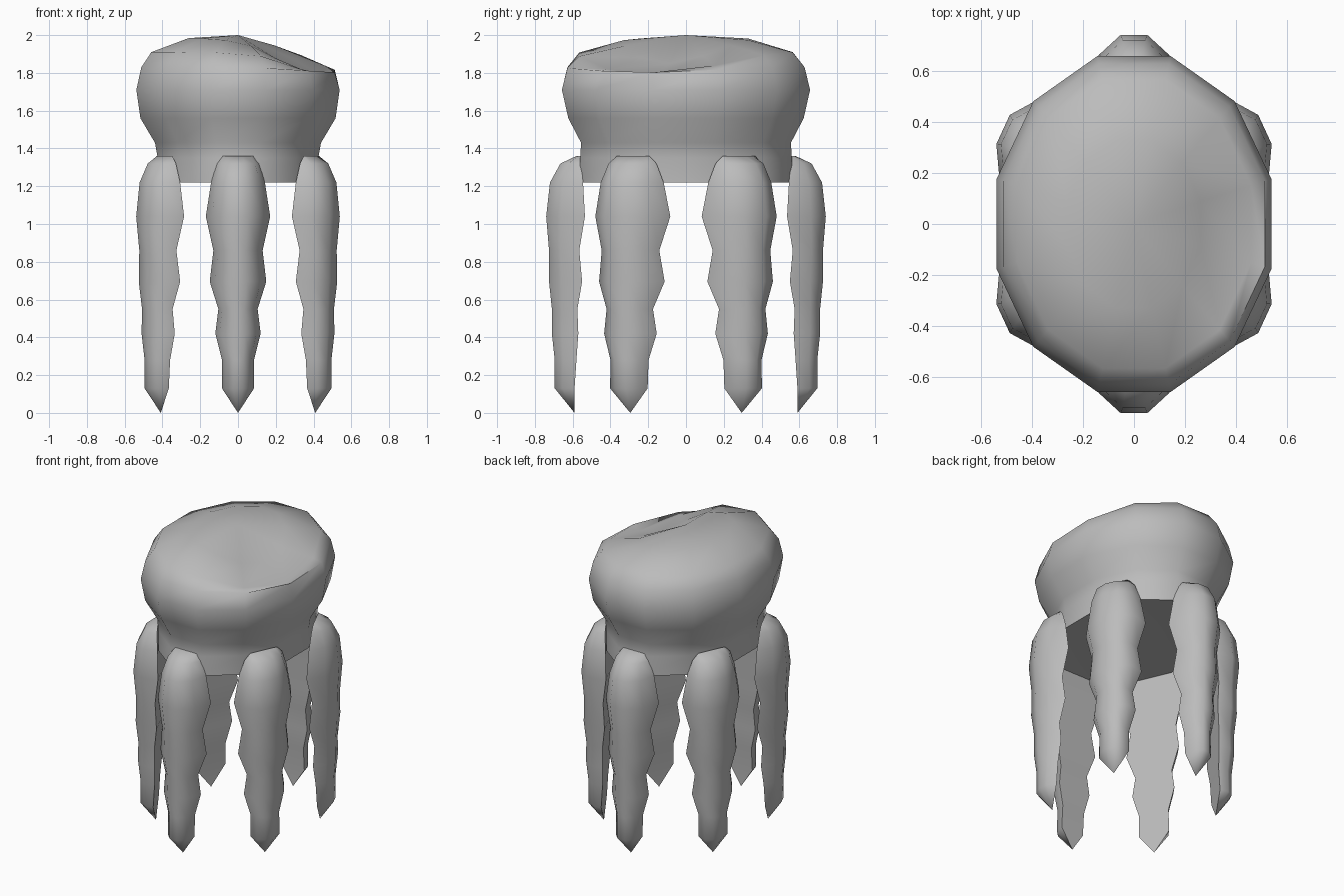
import bpy, bmesh, math
from mathutils import Vector

if "Cube" in bpy.data.objects:
    bpy.data.objects.remove(bpy.data.objects["Cube"])

grey = bpy.data.materials.new("plain grey")
grey.diffuse_color = (0.5, 0.5, 0.5, 1)
grey.use_nodes = True
grey.node_tree.nodes["Principled BSDF"].inputs["Base Color"].default_value = grey.diffuse_color


def loft(name, rings, bottom=None, top=None, angle=60):
    """Skin closed rings listed from bottom to top; ends close to a point or a flat cap."""
    bm = bmesh.new()
    rows = [[bm.verts.new(p) for p in ring] for ring in rings]
    n = len(rows[0])
    for lo, hi in zip(rows, rows[1:]):
        for i in range(n):
            j = (i + 1) % n
            bm.faces.new((lo[i], lo[j], hi[j], hi[i]))
    for row, tip in ((rows[0], bottom), (rows[-1], top)):
        if tip is None:
            bm.faces.new(row)
        else:
            v = bm.verts.new(tip)
            for i in range(n):
                bm.faces.new((row[i], row[(i + 1) % n], v))
    bmesh.ops.recalc_face_normals(bm, faces=bm.faces)
    mesh = bpy.data.meshes.new(name)
    bm.to_mesh(mesh)
    bm.free()
    mesh.materials.append(grey)
    obj = bpy.data.objects.new(name, mesh)
    bpy.context.collection.objects.link(obj)
    bpy.ops.object.select_all(action='DESELECT')
    obj.select_set(True)
    bpy.context.view_layer.objects.active = obj
    bpy.ops.object.shade_smooth_by_angle(angle=math.radians(angle))
    return obj


# Bell: twelve-sided oval rings (x radius, y radius, z, dent depth)
bell_rings = [
    (0.44, 0.58, 1.22, 0), (0.44, 0.58, 1.35, 0), (0.455, 0.575, 1.43, 0),
    (0.535, 0.645, 1.56, 0), (0.557, 0.68, 1.71, 0), (0.53, 0.65, 1.83, 0.03),
    (0.475, 0.585, 1.91, 0.135), (0.27, 0.34, 1.985, 0.19),
]


def bell_point(a, b, z, dent, i):
    t = math.radians(15 + 30 * i)
    x, y = a * math.cos(t), b * math.sin(t)
    # Sunken patch on the right of the crown
    fall = math.exp(-((x - 0.42) / 0.3) ** 2 - ((y + 0.18) / 0.42) ** 2)
    return Vector((x, y, z - dent * fall))


loft("bell", [[bell_point(*r, i) for i in range(12)] for r in bell_rings],
     bottom=(0, 0, 1.25), top=(0, 0, 2.0), angle=70)

# Tentacles: half-decagon sections (half width, inner radius, outer radius, z)
tentacle_rings = [
    (0.106, 0.59, 0.695, 0.13), (0.106, 0.58, 0.695, 0.28),
    (0.15, 0.57, 0.71, 0.42), (0.13, 0.575, 0.71, 0.55),
    (0.187, 0.55, 0.725, 0.695), (0.163, 0.565, 0.725, 0.86),
    (0.213, 0.535, 0.74, 1.04), (0.178, 0.545, 0.72, 1.22),
    (0.14, 0.555, 0.665, 1.32), (0.10, 0.56, 0.58, 1.36),
]
SQUASH = 0.8  # the ring of tentacles is narrower in x

for k in range(6):
    turn = math.radians(30 + 60 * k)
    radial = Vector((math.cos(turn), math.sin(turn), 0))
    side = Vector((-math.sin(turn), math.cos(turn), 0))

    def place(r, s, z):
        p = radial * r + side * s
        return Vector((p.x * SQUASH, p.y, z))

    rings = []
    for w, r0, r1, z in tentacle_rings:
        ring = []
        for j in range(6):
            t = math.radians(36 * j)
            ring.append(place(r0 + (r1 - r0) * math.sin(t) / 0.951, w * math.cos(t), z))
        rings.append(ring)
    loft(f"tentacle_{k + 1}", rings, bottom=place(0.59, 0, 0))
